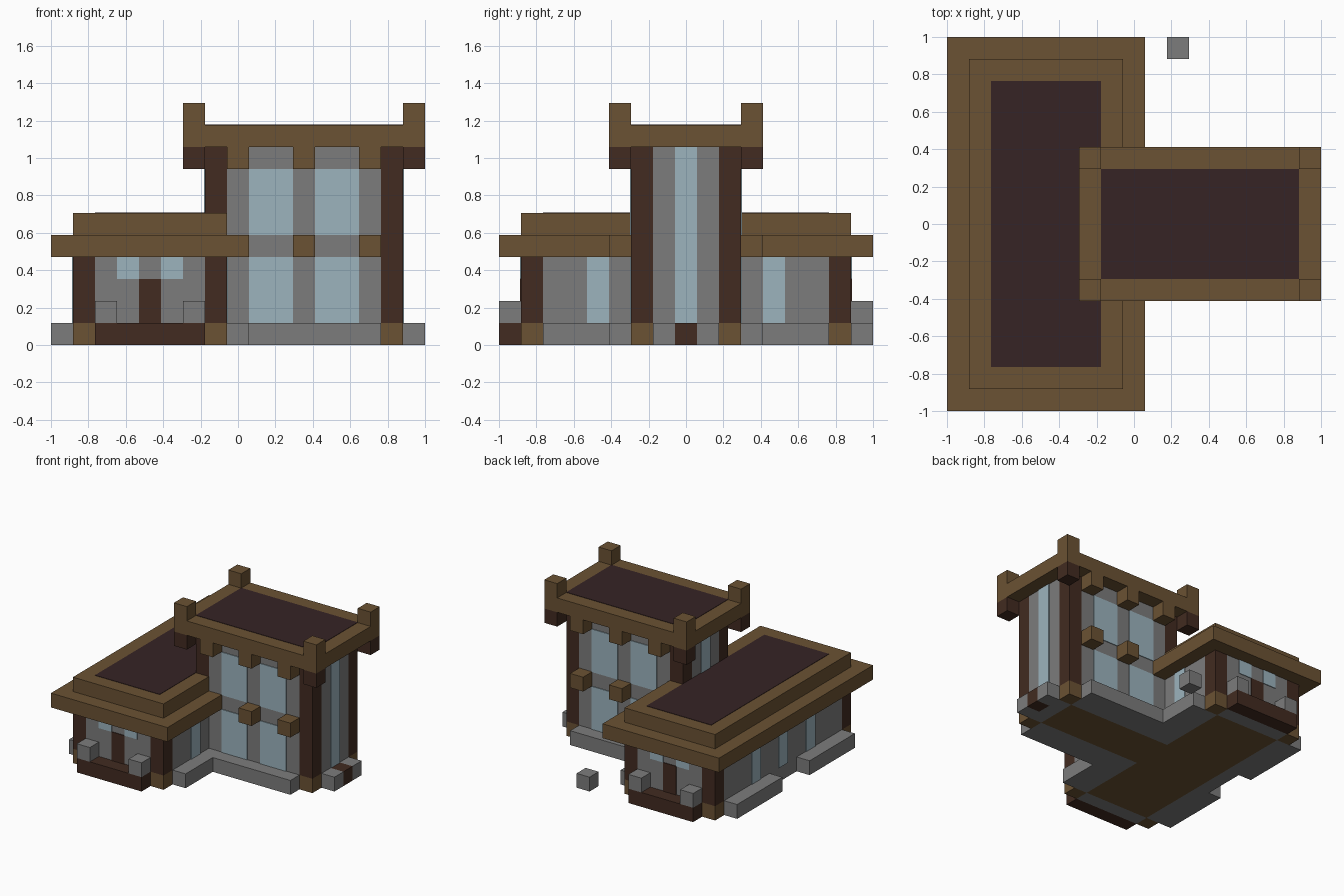
import bpy
import bmesh

if "Cube" in bpy.data.objects:
    bpy.data.objects.remove(bpy.data.objects["Cube"])

N = 17            # footprint in blocks
U = 2 / N         # size of one block
T = 0.05          # thin plate offset, in blocks


def make_material(name, rgb):
    mat = bpy.data.materials.new(name)
    mat.use_nodes = True
    color = (*rgb, 1)
    mat.diffuse_color = color
    bsdf = mat.node_tree.nodes["Principled BSDF"]
    bsdf.inputs["Base Color"].default_value = color
    bsdf.inputs["Roughness"].default_value = 0.9
    return mat


WOOD = make_material("oak wood", (0.147, 0.084, 0.033))
DARK = make_material("dark timber", (0.054, 0.024, 0.015))
STONE = make_material("grey stone", (0.202, 0.202, 0.202))
GLASS = make_material("pale blue glass", (0.332, 0.456, 0.515))
ROOF = make_material("dark roofing", (0.037, 0.017, 0.018))


def build(name, mat, boxes, both=False):
    """One object from block-unit boxes (x, y, z spans); both adds the back copy."""
    bm = bmesh.new()
    for xs, ys, zs in boxes:
        sides = [ys]
        if both:
            sides.append((N - ys[1], N - ys[0]))
        for y_span in sides:
            verts = bmesh.ops.create_cube(bm, size=1)["verts"]
            for v in verts:
                v.co = [
                    span[0] if c < 0 else span[1]
                    for c, span in zip(v.co, (xs, y_span, zs))
                ]
                v.co.x = v.co.x * U - 1
                v.co.y = v.co.y * U - 1
                v.co.z *= U
    mesh = bpy.data.meshes.new(name)
    bm.to_mesh(mesh)
    bm.free()
    mesh.materials.append(mat)
    obj = bpy.data.objects.new(name, mesh)
    bpy.context.collection.objects.link(obj)
    return obj


def block(x, y, z, height=1):
    return (x, x + 1), (y, y + 1), (z, z + height)


def plate_y(x0, x1, y, z0, z1):
    return (x0, x1), (y - T, y + T), (z0, z1)


def plate_x(x, y0, y1, z0, z1):
    return (x - T, x + T), (y0, y1), (z0, z1)


# Floor and post footings
build("floor", WOOD, [((2, 7), (2, 15), (0, 1)), ((7, 15), (7, 10), (0, 1))])
build("post_footings", WOOD, [block(x, y, 0) for x, y in ((1, 1), (7, 1), (15, 6))], True)

# Stone walls of the long hall
build("hall_end_walls", STONE, [((2, 7), (1, 2), (0, 4))], True)
build("hall_west_wall", STONE, [((1, 2), (2, 15), (0, 4))])
build("hall_east_walls", STONE, [((7, 8), (2, 7), (0, 4))], True)

# Stone walls of the tower
build("tower_long_walls", STONE, [((8, 15), (6, 7), (0, 9))], True)
build("tower_east_wall", STONE, [((15, 16), (7, 10), (0, 9))])
build("tower_west_wall", STONE, [((7, 8), (7, 10), (5, 9))])

# Timber corner posts
build("hall_posts", DARK, [block(x, 1, 1, 3) for x in (1, 7)], True)
build("tower_posts", DARK, [block(15, 6, 1, 8), block(7, 6, 5, 4)], True)

# Projecting stone ledges around the base
build("hall_west_ledges", STONE, [((0, 1), (2, 7), (0, 1))], True)
build("hall_east_ledges", STONE, [((8, 9), (2, 6), (0, 1))], True)
build("tower_ledges", STONE, [((9, 15), (5, 6), (0, 1))], True)
build("tower_end_ledges", STONE, [block(16, 7, 0)], True)
build("tower_end_step", DARK, [block(16, 8, 0)])

# Entrance steps with stone blocks at their ends
build("entrance_steps", DARK, [((2, 7), (0, 1), (0, 1))], True)
build("step_blocks", STONE, [block(x, 0, 1) for x in (2, 6)], True)
build("loose_stone", STONE, [block(10, 16, 0)])

# Doors and windows
build("doors", DARK, [plate_y(4, 5, 1, 1, 3)], True)
build("hall_end_windows", GLASS, [plate_y(x, x + 1, 1, 3, 4) for x in (3, 5)], True)
build("hall_east_windows", GLASS, [plate_x(8, 4, 5, 1, 4)], True)
build("hall_west_windows", GLASS, [plate_x(1, y, y + 1, 1, 4) for y in (5, 8, 11)])
build("tower_windows", GLASS,
      [plate_y(x, x + 2, 6, z0, z1) for x in (9, 12) for z0, z1 in ((1, 4), (5, 8))], True)
build("tower_end_windows", GLASS, [plate_x(16, 8, 9, 1, 9), plate_x(7, 8, 9, 6, 9)])

# Stepped hall roof
build("hall_eaves", WOOD, [((0, 9), (0, N), (4, 5))])
build("hall_roof_tier", WOOD, [((1, 8), (1, 16), (5, 6))])
build("hall_roof_panel", ROOF, [((2, 7), (2, 15), (6 - T, 6 + T / 2))])

# Tower roof, corner finials and brackets
build("tower_roof", WOOD, [((6, 17), (5, 12), (9, 10))])
build("tower_roof_panel", ROOF, [((7, 16), (6, 11), (10 - T, 10 + T / 2))])
build("tower_finials", WOOD, [block(x, 5, 10) for x in (6, 16)], True)
build("corner_brackets", DARK, [block(x, 5, 8) for x in (6, 16)], True)
build("roof_brackets", WOOD, [block(x, 5, 8) for x in (8, 11, 14)], True)
build("middle_brackets", WOOD, [block(x, 5, 4) for x in (11, 14)], True)
